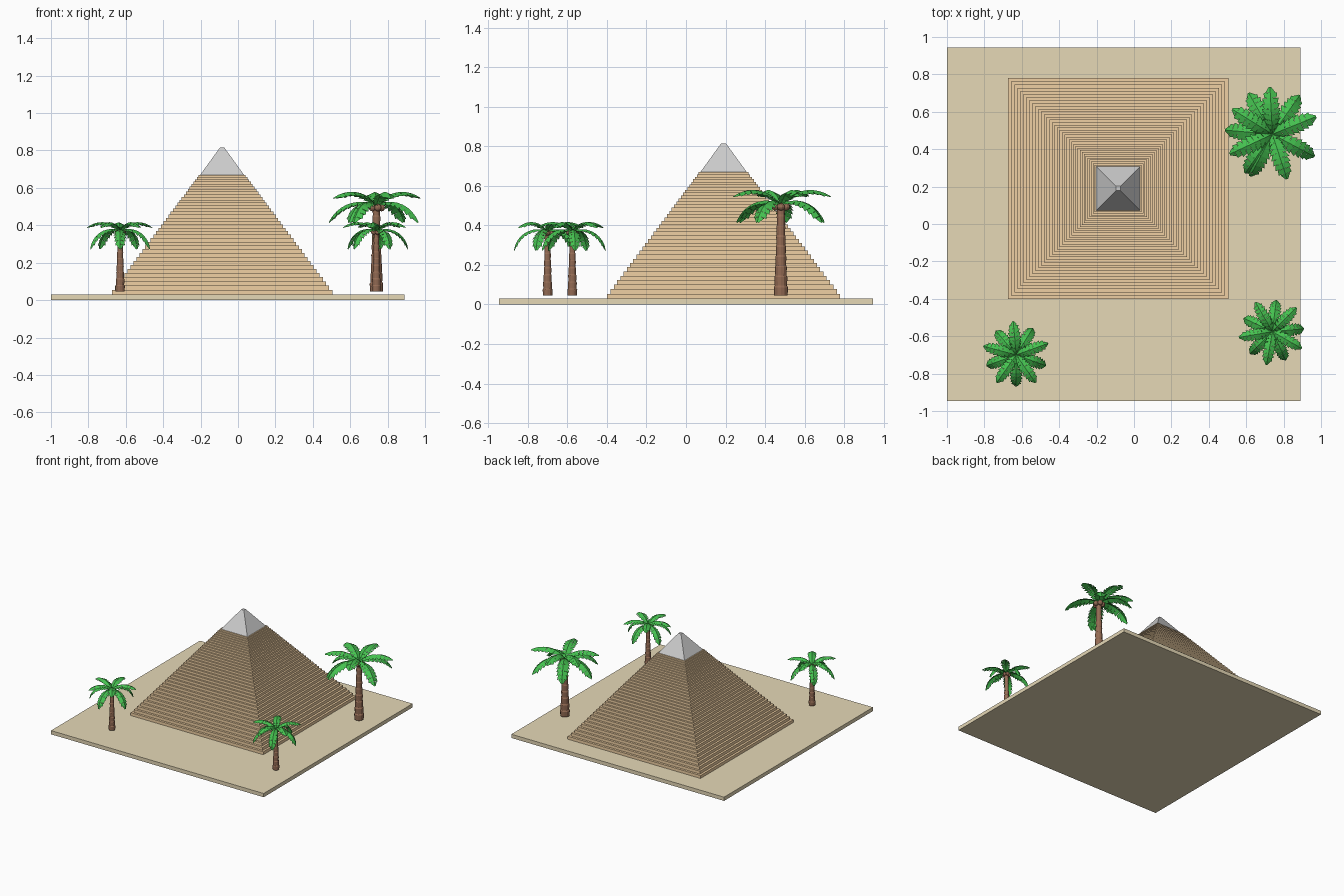
import bpy, bmesh, math
from mathutils import Vector

if "Cube" in bpy.data.objects:
    bpy.data.objects.remove(bpy.data.objects["Cube"])


def material(name, rgb):
    m = bpy.data.materials.new(name)
    m.diffuse_color = (*rgb, 1)
    m.use_nodes = True
    m.node_tree.nodes["Principled BSDF"].inputs["Base Color"].default_value = m.diffuse_color
    return m


SAND = material("sand", (0.79, 0.69, 0.47))
STONE = material("stone", (0.87, 0.63, 0.37))
BARK = material("bark", (0.30, 0.15, 0.09))
LEAF = material("leaf", (0.06, 0.54, 0.08))


def make(name, bm, mat=None, loc=(0, 0, 0)):
    me = bpy.data.meshes.new(name)
    bm.to_mesh(me)
    bm.free()
    ob = bpy.data.objects.new(name, me)
    ob.location = loc
    bpy.context.collection.objects.link(ob)
    if mat:
        me.materials.append(mat)
    return ob


def loft(bm, rings):
    """Closed skin through rings given as (radius, z, sides, start angle)."""
    loops = []
    for r, z, n, a in rings:
        loops.append([bm.verts.new((r * math.cos(a + 2 * math.pi * i / n),
                                    r * math.sin(a + 2 * math.pi * i / n), z)) for i in range(n)])
    for lo, hi in zip(loops, loops[1:]):
        n = len(lo)
        for i in range(n):
            bm.faces.new((lo[i], lo[(i + 1) % n], hi[(i + 1) % n], hi[i]))
    bm.faces.new(loops[0][::-1])
    bm.faces.new(loops[-1])


def square(half, z):
    return (half * math.sqrt(2), z, 4, math.pi / 4)


# sand slab
bm = bmesh.new()
bmesh.ops.create_cube(bm, size=1)
bmesh.ops.scale(bm, vec=(1.89, 1.89, 0.03), verts=bm.verts)
make("sand_base", bm, SAND, (-0.055, 0, 0.015))

# stepped pyramid: courses get thinner towards the top
N, Z0, Z1, H0, H1 = 36, 0.03, 0.67, 0.59, 0.117
weights = [1.0 - 0.5 * i / (N - 1) for i in range(N)]
total, done, rings = sum(weights), 0, []
for w in weights:
    half = H0 + (H1 - H0) * done / total
    rings.append(square(half, Z0 + (Z1 - Z0) * done / total))
    done += w
    rings.append(square(half, Z0 + (Z1 - Z0) * done / total))
bm = bmesh.new()
loft(bm, rings)
make("stepped_pyramid", bm, STONE, (-0.085, 0.19, 0))

# smooth capstone
bm = bmesh.new()
loft(bm, [square(0.117, 0.67), square(0.012, 0.815)])
make("capstone", bm, None, (-0.085, 0.19, 0))


def frond(bm, angle, length, width, p0, p1, hub):
    """Arching leaf with a folded cross-section and notched edges."""
    a = math.radians(angle)
    out = Vector((math.cos(a), math.sin(a), 0))
    side = Vector((-math.sin(a), math.cos(a), 0))
    n, p = 9, Vector((0, 0, hub))
    rows = []
    for i in range(n + 1):
        t = i / n
        pitch = math.radians(p0 + (p1 - p0) * t)
        fwd = out * math.cos(pitch) + Vector((0, 0, math.sin(pitch)))
        up = Vector((0, 0, math.cos(pitch))) - out * math.sin(pitch)
        w = width * (0.15 + 0.95 * math.sin(math.pi * min(1, t * 0.82 + 0.06)) ** 0.8)
        if i == n:
            w = width * 0.12
        row = [p.copy()]
        for k in (1.0, 0.74):
            for s in (1, -1):
                row.append(p + side * s * w * k - up * w * k * 0.45 + fwd * length * 0.02)
        rows.append([bm.verts.new(v) for v in row])
        p = p + fwd * length / n
    for r, q in zip(rows, rows[1:]):
        # narrow edge at the start of each leaflet, wide at its end
        bm.faces.new((r[0], r[4], q[2], q[0]))
        bm.faces.new((r[3], r[0], q[0], q[1]))


def palm(name, loc, height, trunk_r, upper, lower, up_shape, low_shape, width):
    # ringed trunk with flared foot
    bm = bmesh.new()
    rings, k = [], 9
    for i in range(k):
        t0, t1 = i / k, (i + 1) / k
        r = trunk_r * (0.56 + 0.44 * (1 - t0) ** 1.8)
        rings += [(r * 0.94, height * t0, 12, 0), (r, height * (t1 - 0.02), 12, 0)]
    loft(bm, rings)
    make(name + "_trunk", bm, BARK, loc)
    # nuts under the crown
    bm = bmesh.new()
    for i in range(5):
        a = 2 * math.pi * i / 5
        vs = bmesh.ops.create_uvsphere(bm, u_segments=10, v_segments=6, radius=trunk_r * 0.55)["verts"]
        bmesh.ops.translate(bm, verts=vs, vec=(trunk_r * 0.75 * math.cos(a),
                                               trunk_r * 0.75 * math.sin(a), height - trunk_r * 0.3))
    make(name + "_nuts", bm, BARK, loc)
    # two tiers of fronds
    bm = bmesh.new()
    for angles, (length, p0, p1) in ((upper, up_shape), (lower, low_shape)):
        for a in angles:
            frond(bm, a, length, width, p0, p1, height)
    make(name + "_fronds", bm, LEAF, loc)


palm("large_palm", (0.74, 0.48, 0.045), 0.46, 0.036,
     (93, 22, -72, 205, 148), (55, -28, -118, 175, 120, 235),
     (0.28, 48, -38), (0.30, 22, -70), 0.046)
for name, loc, turn in (("front_left_palm", (-0.63, -0.70, 0.045), 0),
                        ("front_right_palm", (0.74, -0.575, 0.045), 25)):
    palm(name, loc, 0.325, 0.025,
         [turn + a for a in (20, 95, 165, 235, 305)],
         [turn + a for a in (58, 130, 200, 270, 340)],
         (0.20, 45, -42), (0.225, 18, -88), 0.032)
